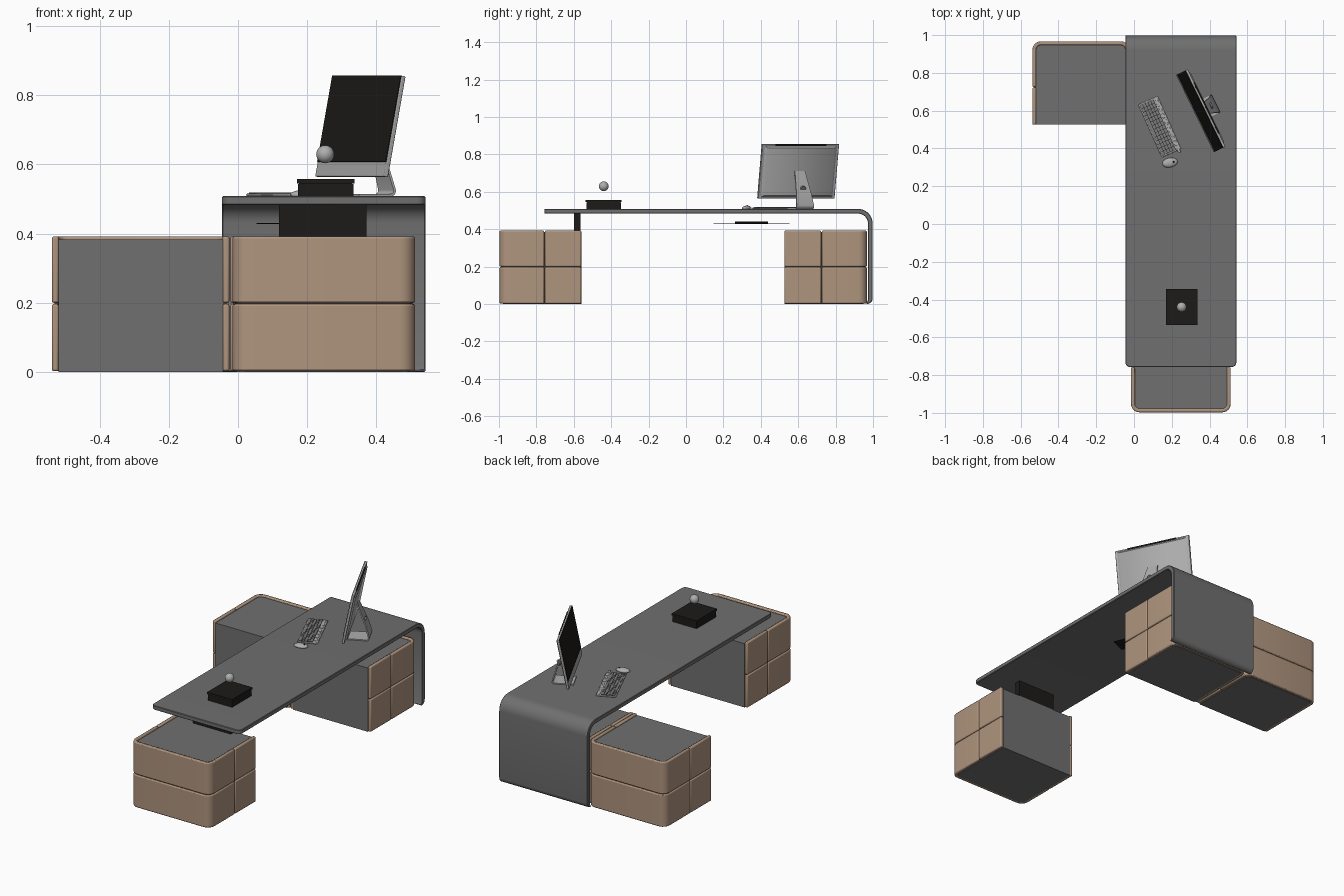
import bpy, bmesh
from math import sin, cos, pi, radians
from mathutils import Matrix, Vector

if "Cube" in bpy.data.objects:
    bpy.data.objects.remove(bpy.data.objects["Cube"])


def material(name, r, g, b):
    m = bpy.data.materials.new(name)
    m.diffuse_color = (r, g, b, 1)
    m.use_nodes = True
    m.node_tree.nodes["Principled BSDF"].inputs["Base Color"].default_value = m.diffuse_color
    return m


GREY = material("dark_grey", .16, .16, .16)
TAN = material("tan", .43, .30, .21)
BROWN = material("groove_brown", .10, .065, .045)
BLACK = material("black", .012, .011, .01)
SILVER = material("silver", .42, .42, .42)
KEY = material("key_grey", .2, .2, .2)


def finish(name, bm, mat, bevel=0, matrix=None, segments=2):
    bmesh.ops.recalc_face_normals(bm, faces=bm.faces)
    me = bpy.data.meshes.new(name)
    bm.to_mesh(me)
    bm.free()
    ob = bpy.data.objects.new(name, me)
    bpy.context.collection.objects.link(ob)
    me.materials.append(mat)
    if matrix:
        ob.matrix_world = matrix
    if bevel:
        mod = ob.modifiers.new("bevel", 'BEVEL')
        mod.width, mod.segments = bevel, segments
        mod.limit_method, mod.angle_limit = 'ANGLE', radians(40)
    bpy.ops.object.select_all(action='DESELECT')
    bpy.context.view_layer.objects.active = ob
    ob.select_set(True)
    bpy.ops.object.shade_smooth_by_angle(angle=radians(35))
    return ob


def extruded(points, vector):
    bm = bmesh.new()
    face = bm.faces.new([bm.verts.new(p) for p in points])
    new = bmesh.ops.extrude_face_region(bm, geom=[face])
    bmesh.ops.translate(bm, vec=vector,
                        verts=[v for v in new["geom"] if isinstance(v, bmesh.types.BMVert)])
    return bm


def prism(name, outline, z0, z1, mat, bevel=0):
    bm = extruded([(x, y, z0) for x, y in outline], (0, 0, z1 - z0))
    return finish(name, bm, mat, bevel)


def boxes(name, bounds, mat, bevel=0, matrix=None):
    bm = bmesh.new()
    for x0, x1, y0, y1, z0, z1 in bounds:
        m = Matrix.Translation(((x0 + x1) / 2, (y0 + y1) / 2, (z0 + z1) / 2)) \
            @ Matrix.Diagonal((x1 - x0, y1 - y0, z1 - z0, 1))
        bmesh.ops.create_cube(bm, size=1, matrix=m)
    return finish(name, bm, mat, bevel, matrix)


def arc(cx, cy, r, a0, a1, n=8):
    return [(cx + r * cos(radians(a0 + (a1 - a0) * i / n)),
             cy + r * sin(radians(a0 + (a1 - a0) * i / n))) for i in range(n + 1)]


# Worktop that folds down into the end panel
profile = [(-.757, .508)] + arc(.92, .43, .078, 90, 0, 10) + arc(.968, .03, .03, 0, -90, 5) \
    + [(.964, .004), (.973, .02)] + arc(.92, .43, .053, 0, 90, 10) + [(-.757, .483)]
bm = extruded([(-.046, y, z) for y, z in profile], (.588, 0, 0))
corners = [e for e in bm.edges if all(v.co.y < -.75 for v in e.verts)
           and abs(e.verts[0].co.z - e.verts[1].co.z) > .01]
bmesh.ops.bevel(bm, geom=corners, offset=.025, segments=5, profile=.5, affect='EDGES')
finish("desk_top", bm, GREY, .003, segments=1)


# Low cabinets: grey body wrapped on three sides by grooved tan panels
def wrap_outline(x0, x1, y_from, y_closed, inset, r=.045):
    s = 1 if y_closed > y_from else -1
    x0, x1, y, r = x0 + inset, x1 - inset, y_closed - s * inset, r - inset
    flip = lambda pts: [(px, y - s * r + s * (py)) for px, py in pts]
    return [(x0, y_from)] + flip(arc(x0 + r, 0, r, 180, 90, 6)) \
        + flip(arc(x1 - r, 0, r, 90, 0, 6)) + [(x1, y_from)]


def cabinet(name, x0, x1, y_open, y_closed):
    s = 1 if y_closed > y_open else -1
    t, g = .02, .0015
    mid = y_open + s * abs(y_closed - y_open) * .45
    prism(name + "_body", wrap_outline(x0, x1, y_open, y_closed, t - .001), 0, .382, GREY)
    liner = wrap_outline(x0, x1, y_open + s * .004, y_closed, .008) \
        + wrap_outline(x0, x1, y_open + s * .004, y_closed, t - .002)[::-1]
    prism(name + "_liner", liner, .004, .384, BROWN)
    front = wrap_outline(x0, x1, mid + s * g, y_closed, 0) \
        + wrap_outline(x0, x1, mid + s * g, y_closed, t)[::-1]
    for tier, (z0, z1) in {"lower": (.002, .1965), "upper": (.1995, .392)}.items():
        prism(f"{name}_{tier}_wrap_panel", front, z0, z1, TAN, .006)
        for side, xa in (("left", x0), ("right", x1 - t)):
            ya, yb = y_open, mid - s * g
            prism(f"{name}_{tier}_{side}_panel",
                  [(xa, ya), (xa + t, ya), (xa + t, yb), (xa, yb)], z0, z1, TAN, .006)


cabinet("front_cabinet", -.016, .512, -.56, -.997)
cabinet("side_cabinet", -.538, -.025, .526, .967)
cabinet("rear_cabinet", -.022, .512, .526, .967)

# Block that carries the worktop on the front cabinet
boxes("support_block", [(.119, .371, -.598, -.565, .38, .485)], BLACK)

# Box with lid and ball ornament
boxes("desk_box", [(.173, .334, -.533, -.347, .508, .543)], BLACK)
boxes("desk_box_lid", [(.17, .336, -.536, -.344, .545, .557)], BLACK)
boxes("desk_box_seam", [(.177, .33, -.529, -.351, .542, .546)], BLACK)
bm = bmesh.new()
bmesh.ops.create_uvsphere(bm, u_segments=24, v_segments=14, radius=.026,
                          matrix=Matrix.Translation((.252, -.44, .629)))
finish("ornament_ball", bm, SILVER)

# Monitor: tilted housing, screen and bent stand
place = Matrix.Translation((.322, .584, 0)) @ Matrix.Rotation(radians(-64), 4, 'Z')
tilt = place @ Matrix.Translation((0, 0, .565)) @ Matrix.Rotation(radians(-11), 4, 'X')
boxes("monitor_housing", [(-.228, .228, 0, .014, 0, .297)], SILVER, .003, tilt)
bm = bmesh.new()
w, h = .214, .14
rings = []
for k, y in ((1, .0135), (.93, .022)):
    rings.append([bm.verts.new((sx * w * k, y, .1485 + sz * h * k))
                  for sx, sz in ((-1, -1), (1, -1), (1, 1), (-1, 1))])
for i in range(4):
    j = (i + 1) % 4
    bm.faces.new((rings[0][i], rings[0][j], rings[1][j], rings[1][i]))
bm.faces.new(rings[0][::-1])
bm.faces.new(rings[1])
finish("monitor_back", bm, SILVER, 0, tilt)
boxes("monitor_screen", [(-.226, .226, -.002, .003, .043, .296)], BLACK, 0, tilt)
boxes("monitor_top_vent", [(-.15, .15, .008, .0155, .288, .2975)], BLACK, 0, tilt)

path = [(.005, .511), (.1, .511)] + arc(.108, .524, .013, -80, 10, 5) + [(.103, .59), (.055, .71)]
bm = bmesh.new()
rows = []
for i, (y, z) in enumerate(path):
    a, b = Vector(path[max(i - 1, 0)]), Vector(path[min(i + 1, len(path) - 1)])
    d = (b - a).normalized() * .0035
    half = .052 - .022 * max(0, z - .52) / .19
    rows.append([bm.verts.new((sx * half, y + q * d.y, z - q * d.x))
                 for sx, q in ((-1, 1), (1, 1), (1, -1), (-1, -1))])
for r0, r1 in zip(rows, rows[1:]):
    for i in range(4):
        bm.faces.new((r0[i], r0[(i + 1) % 4], r1[(i + 1) % 4], r1[i]))
bm.faces.new(rows[0])
bm.faces.new(rows[-1])
finish("monitor_stand", bm, SILVER, 0, place)
bm = bmesh.new()
bmesh.ops.create_cone(bm, cap_ends=True, segments=24, radius1=.017, radius2=.017, depth=.01)
finish("stand_cable_hole", bm, KEY, 0, place @ Matrix.Translation((0, .0935, .614))
       @ Matrix.Rotation(radians(68), 4, 'X'))

# Keyboard with rows of keys
kb = Matrix.Translation((.136, .515, .508)) @ Matrix.Rotation(radians(-66), 4, 'Z')
boxes("keyboard_tray", [(-.153, .153, -.056, .056, 0, .007)], SILVER, .003, kb)
boxes("keyboard_bed", [(-.146, .146, -.05, .029, .006, .0075)], BLACK, 0, kb)
keys = []
for row in range(5):
    y = -.049 + row * .0156
    for col in range(14):
        if row == 0 and 4 <= col <= 8:
            continue
        x = -.145 + col * .0208
        keys.append((x, x + .0185, y, y + .0132, .007, .010))
keys.append((-.0618, .0397, -.049, -.0358, .007, .010))
boxes("keyboard_keys", keys, KEY, 0, kb)
boxes("function_keys", [(-.14 + i * .04, -.112 + i * .04, .034, .048, .006, .009)
                        for i in range(8)], SILVER, .001, kb)

# Mouse
bm = bmesh.new()
bmesh.ops.create_uvsphere(bm, u_segments=24, v_segments=12, radius=1)
bmesh.ops.bisect_plane(bm, geom=bm.verts[:] + bm.edges[:] + bm.faces[:], plane_co=(0, 0, -.3),
                       plane_no=(0, 0, -1), clear_outer=True)
bmesh.ops.holes_fill(bm, edges=[e for e in bm.edges if e.is_boundary])
bmesh.ops.scale(bm, vec=(.041, .025, .0135), verts=bm.verts)
finish("mouse", bm, SILVER, 0, Matrix.Translation((.19, .325, .512))
       @ Matrix.Rotation(radians(12), 4, 'Z'))
bm = bmesh.new()
bmesh.ops.create_uvsphere(bm, u_segments=12, v_segments=8, radius=.005,
                          matrix=Matrix.Translation((.21, .329, .523)))
finish("mouse_wheel", bm, BLACK)

# Thin slab hanging below the worktop
slab = Matrix.Translation((.18, .35, .427)) @ Matrix.Rotation(radians(-66), 4, 'Z')
boxes("under_desk_plate", [(-.2, .2, -.05, .05, 0, .004)], BLACK, 0, slab)
boxes("under_desk_rib", [(-.09, .09, -.02, .02, .003, .013)], BLACK, .003, slab)
